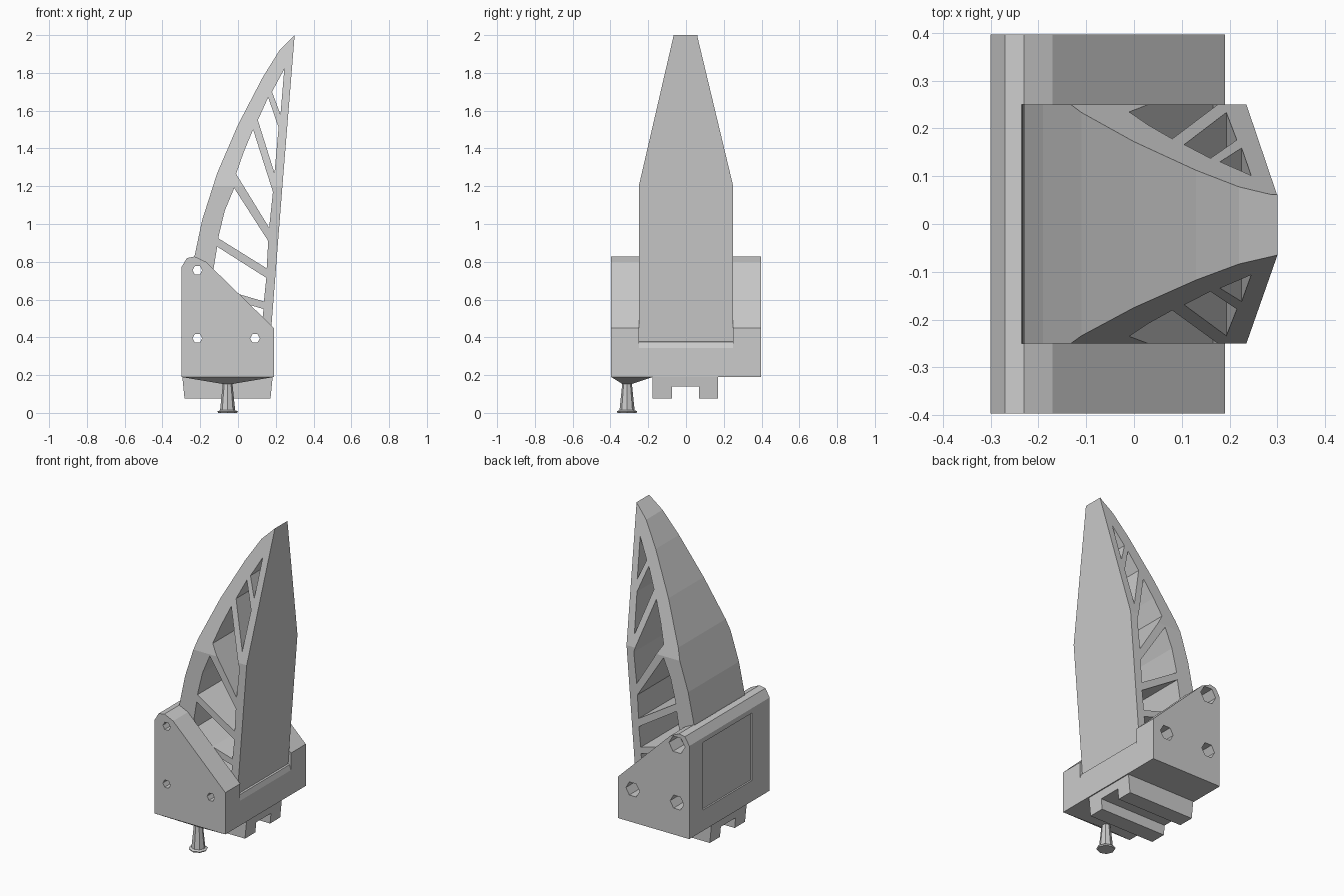
import bpy, bmesh, math


def loft(name, rings):
    """Closed solid through equal-length rings of 3D points."""
    bm = bmesh.new()
    vs = [[bm.verts.new(p) for p in r] for r in rings]
    n = len(rings[0])
    bm.faces.new(vs[0])
    bm.faces.new(vs[-1][::-1])
    for a, b in zip(vs, vs[1:]):
        for i in range(n):
            j = (i + 1) % n
            bm.faces.new((a[i], b[i], b[j], a[j]))
    bmesh.ops.recalc_face_normals(bm, faces=bm.faces)
    me = bpy.data.meshes.new(name)
    bm.to_mesh(me)
    bm.free()
    ob = bpy.data.objects.new(name, me)
    bpy.context.collection.objects.link(ob)
    return ob


def along_y(name, pts, y0, y1):
    return loft(name, [[(x, y, z) for x, z in pts] for y in (y0, y1)])


def along_x(name, pts, x0, x1):
    return loft(name, [[(x, y, z) for y, z in pts] for x in (x0, x1)])


def ngon(cx, cy, r, n=6):
    return [(cx + r * math.cos(math.tau * i / n), cy + r * math.sin(math.tau * i / n))
            for i in range(n)]


def boolean(target, cutter, op='DIFFERENCE', keep=False):
    m = target.modifiers.new('cut', 'BOOLEAN')
    m.operation, m.object, m.solver = op, cutter, 'EXACT'
    bpy.context.view_layer.objects.active = target
    bpy.ops.object.modifier_apply(modifier=m.name)
    if not keep:
        bpy.data.objects.remove(cutter)


# Curved finger, tapered towards the tip
finger = along_y('finger', [
    (0.30, 2.0), (0.22, 1.92), (0.13, 1.775), (0.0, 1.525), (-0.11, 1.27),
    (-0.19, 1.02), (-0.23, 0.83), (-0.235, 0.7), (-0.235, 0.40), (0.17, 0.37),
    (0.235, 1.2)], -0.25, 0.25)
boolean(finger, along_x('taper', [
    (-0.25, 0.3), (0.25, 0.3), (0.25, 1.2), (0.062, 1.985), (0.06, 2.05),
    (-0.06, 2.05), (-0.065, 2.0), (-0.25, 1.2)], -0.6, 0.6), 'INTERSECT')

# Openings that leave slanted ribs in the finger
cells = [
    [(0.245, 1.82), (0.18, 1.70), (0.225, 1.58)],
    [(0.16, 1.67), (0.105, 1.55), (0.193, 1.27), (0.215, 1.51)],
    [(0.08, 1.50), (0.03, 1.38), (-0.01, 1.265), (0.165, 0.98), (0.185, 1.17)],
    [(-0.02, 1.19), (-0.07, 1.07), (-0.105, 0.925), (0.152, 0.765), (0.16, 0.91)],
    [(-0.11, 0.88), (-0.14, 0.70), (0.0, 0.63), (0.137, 0.59), (0.15, 0.715)],
    [(-0.14, 0.63), (0.135, 0.55), (0.125, 0.45), (-0.14, 0.45)],
]
for c in cells:
    boolean(finger, along_y('cell', c, -0.5, 0.5))

# Base housing with a slot for the finger and a shallow rear recess
base = along_y('base_housing', [
    (-0.30, 0.19), (-0.30, 0.77), (-0.27, 0.82), (-0.23, 0.828),
    (-0.17, 0.80), (0.19, 0.45), (0.19, 0.19)], -0.396, 0.396)
boolean(base, along_y('slot', [
    (-0.235, 0.95), (-0.235, 0.40), (0.168, 0.38), (0.18, 0.375),
    (0.22, 0.25), (0.4, 0.25), (0.4, 0.95)], -0.25, 0.25))
boolean(base, along_x('recess', [
    (-0.22, 0.32), (0.26, 0.32), (0.26, 0.74), (-0.22, 0.74)], -0.4, -0.29))

# Bolt holes with hexagonal counterbores on the rear side
for x, z, r in [(-0.215, 0.755, 0.055), (-0.215, 0.395, 0.047), (0.09, 0.395, 0.047)]:
    hole = along_y('hole', ngon(x, z, 0.026), -0.6, 0.6)
    boolean(finger, hole, keep=True)
    boolean(base, hole)
    boolean(base, along_y('counterbore', ngon(x, z, r), 0.29, 0.6))

# Twin mounting rails under the base
loft('mounting_rails', [[(x + (z - 0.075) * k, y, z) for y, z in [
    (-0.177, 0.195), (-0.177, 0.075), (-0.075, 0.075), (-0.075, 0.14),
    (0.07, 0.14), (0.07, 0.075), (0.17, 0.075), (0.17, 0.195)]]
    for x, k in ((-0.283, -0.1), (0.172, 0.1))])

# Shallow inverted pyramid and flared pin below it
PX, PY = -0.055, -0.312
loft('pin_mount', [
    [(-0.30, -0.396, 0.19), (0.19, -0.396, 0.19), (0.19, -0.177, 0.19), (-0.30, -0.177, 0.19)],
    [(PX + a * 0.025, PY + b * 0.025, 0.153) for a, b in ((-1, -1), (1, -1), (1, 1), (-1, 1))]])
loft('pin', [[(x, y, z) for x, y in ngon(PX, PY, r, 8)] for r, z in (
    (0.05, 0.0), (0.055, 0.008), (0.04, 0.014), (0.025, 0.16))])
